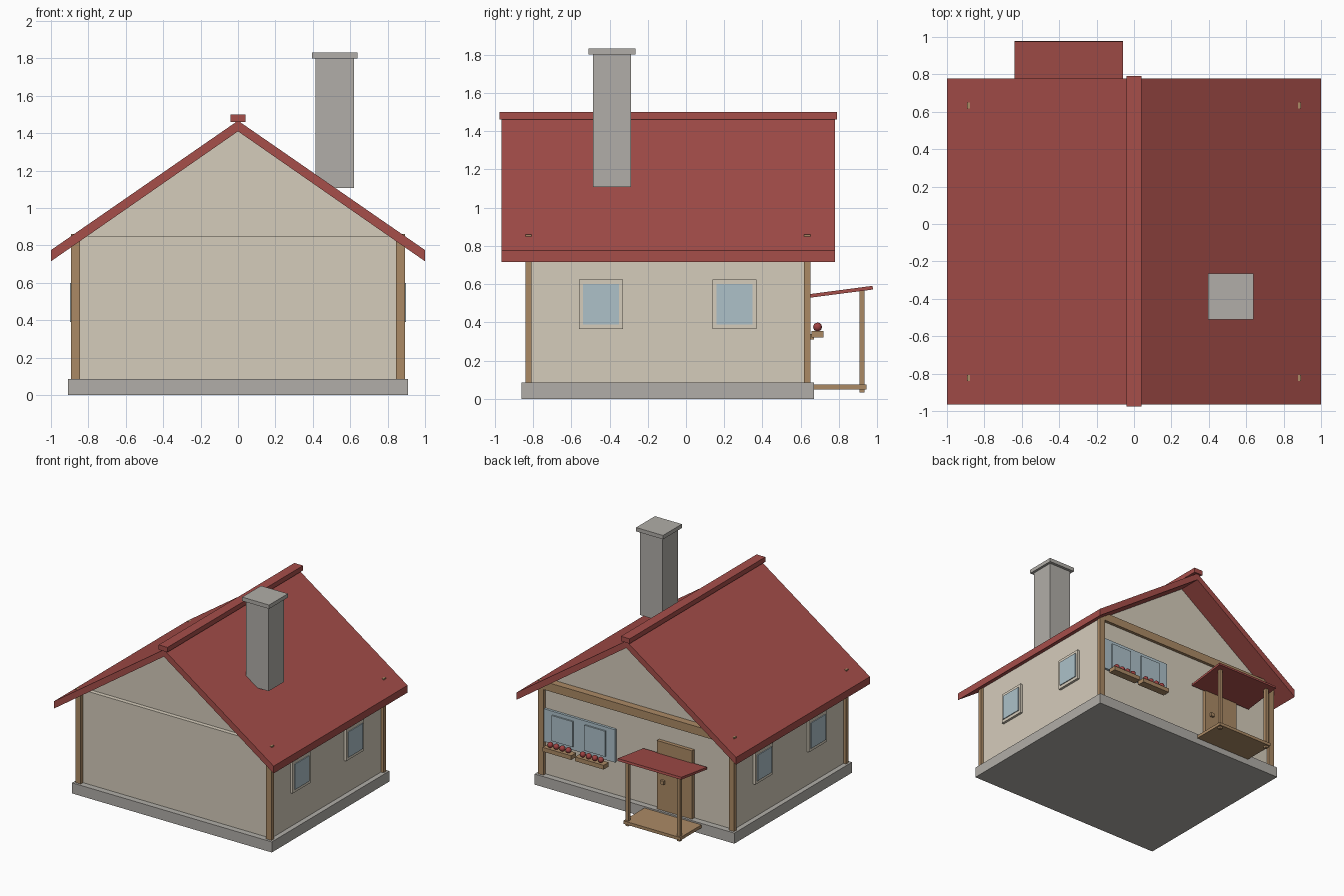
import bpy
import bmesh

old = bpy.data.objects.get("Cube")
if old:
    bpy.data.objects.remove(old, do_unlink=True)


def material(name, rgb):
    """Flat material from an sRGB colour in 0-255."""
    lin = [((c / 255 + 0.055) / 1.055) ** 2.4 for c in rgb]
    mat = bpy.data.materials.new(name)
    mat.use_nodes = True
    mat.diffuse_color = (*lin, 1)
    bsdf = next(n for n in mat.node_tree.nodes if n.type == "BSDF_PRINCIPLED")
    bsdf.inputs["Base Color"].default_value = (*lin, 1)
    bsdf.inputs["Roughness"].default_value = 0.8
    return mat


CREAM = material("cream plaster", (213, 204, 187))
STONE = material("grey stone", (177, 174, 168))
WOOD = material("brown wood", (171, 138, 101))
TILE = material("red tile", (166, 78, 74))
GLASS = material("pale blue glass", (173, 193, 201))
PETAL = material("red petals", (160, 66, 66))


def add_object(name, bm, mat):
    bmesh.ops.recalc_face_normals(bm, faces=bm.faces)
    mesh = bpy.data.meshes.new(name)
    bm.to_mesh(mesh)
    bm.free()
    mesh.materials.append(mat)
    obj = bpy.data.objects.new(name, mesh)
    bpy.context.collection.objects.link(obj)
    return obj


def box(name, xs, ys, zs, mat):
    """Box given by its extents along each axis."""
    bm = bmesh.new()
    bmesh.ops.create_cube(bm, size=1)
    for v in bm.verts:
        for i, (lo, hi) in enumerate((xs, ys, zs)):
            v.co[i] = hi if v.co[i] > 0 else lo
    return add_object(name, bm, mat)


def prism(name, profile, span, axis, mat):
    """Extrude a profile along x (profile is y, z) or along y (profile is x, z)."""
    bm = bmesh.new()
    verts = []
    for a, z in profile:
        verts.append(bm.verts.new((span[0], a, z) if axis == "x" else (a, span[0], z)))
    face = bm.faces.new(verts)
    length = span[1] - span[0]
    ext = bmesh.ops.extrude_face_region(bm, geom=[face])
    moved = [g for g in ext["geom"] if isinstance(g, bmesh.types.BMVert)]
    bmesh.ops.translate(bm, verts=moved, vec=(length, 0, 0) if axis == "x" else (0, length, 0))
    return add_object(name, bm, mat)


# Foundation and walls
box("foundation", (-0.91, 0.91), (-0.86, 0.67), (0, 0.087), STONE)
box("walls", (-0.87, 0.87), (-0.81, 0.62), (0.08, 0.85), CREAM)
prism("gable_walls", [(-0.83, 0.845), (0.83, 0.845), (0, 1.43)], (-0.775, 0.585), "y", CREAM)

# Corner posts and rear tie beam
for side, sx in (("right", -1), ("left", 1)):
    x = sorted((sx * 0.845, sx * 0.893))
    box(f"corner_post_front_{side}", x, (-0.84, -0.808), (0.085, 0.86), WOOD)
    box(f"corner_post_back_{side}", x, (0.618, 0.65), (0.085, 0.86), WOOD)
box("rear_tie_beam", (-0.845, 0.845), (0.58, 0.645), (0.79, 0.858), WOOD)

# Main roof and ridge
prism("roof", [(-1, 0.715), (0, 1.41), (1, 0.715), (1, 0.775), (0, 1.467), (-1, 0.775)],
      (-0.965, 0.778), "y", TILE)
box("roof_ridge", (-0.04, 0.04), (-0.975, 0.79), (1.46, 1.5), TILE)

# Chimney
box("chimney_stack", (0.415, 0.62), (-0.487, -0.288), (1.108, 1.8), STONE)
box("chimney_cap", (0.395, 0.64), (-0.51, -0.265), (1.8, 1.832), STONE)

# Side windows
for side, sx in (("right", -1), ("left", 1)):
    for place, y in (("front", -0.445), ("back", 0.253)):
        box(f"window_frame_{side}_{place}", sorted((sx * 0.86, sx * 0.89)),
            (y - 0.115, y + 0.115), (0.365, 0.625), CREAM)
        box(f"window_pane_{side}_{place}", sorted((sx * 0.88, sx * 0.897)),
            (y - 0.094, y + 0.094), (0.39, 0.6), GLASS)

# Rear window with two raised panes, flower boxes and flowers
box("rear_window", (0.2, 0.85), (0.61, 0.64), (0.36, 0.63), GLASS)
for n, x in enumerate((0.672, 0.376), 1):
    box(f"rear_pane_{n}", (x - 0.095, x + 0.095), (0.635, 0.652), (0.39, 0.6), GLASS)
    box(f"flower_box_{n}", (x - 0.13, x + 0.13), (0.655, 0.72), (0.32, 0.355), WOOD)
    for k in range(4):
        bm = bmesh.new()
        bmesh.ops.create_uvsphere(bm, u_segments=12, v_segments=8, radius=0.023)
        bmesh.ops.translate(bm, verts=bm.verts, vec=(x + (k - 1.5) * 0.055, 0.688, 0.376))
        for f in bm.faces:
            f.smooth = True
        add_object(f"flower_{n}_{k + 1}", bm, PETAL)

# Door
box("door", (-0.51, -0.19), (0.61, 0.65), (0.087, 0.65), WOOD)
box("door_knob", (-0.265, -0.235), (0.645, 0.67), (0.31, 0.34), WOOD)

# Porch deck, posts and roof
box("porch_deck", (-0.61, -0.09), (0.66, 0.945), (0.05, 0.075), WOOD)
for side, x in (("right", -0.585), ("left", -0.115)):
    box(f"porch_post_{side}", (x - 0.013, x + 0.013), (0.907, 0.933), (0.033, 0.57), WOOD)
prism("porch_roof", [(0.64, 0.528), (0.978, 0.572), (0.975, 0.591), (0.64, 0.547)],
      (-0.64, -0.06), "x", TILE)
